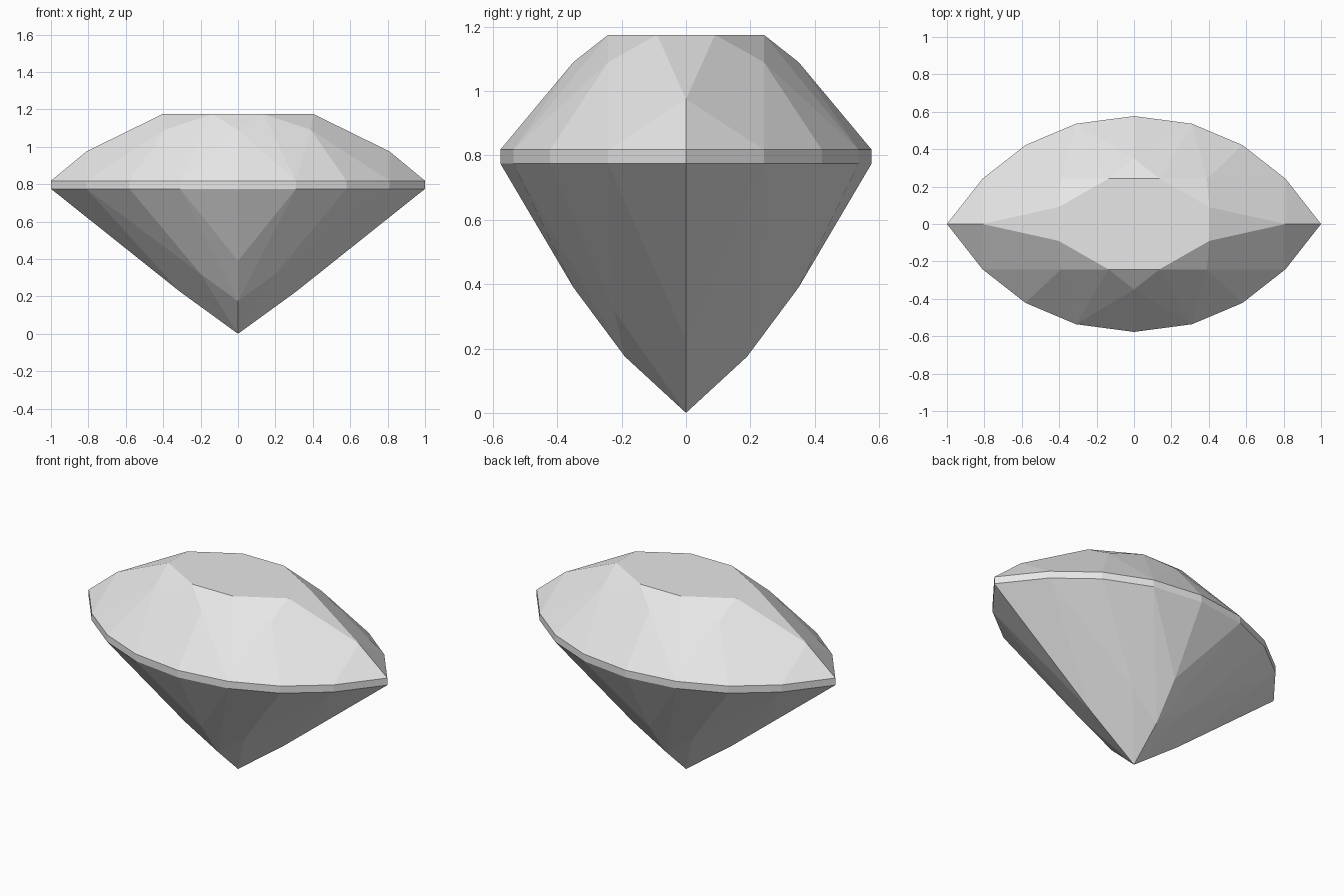
import bpy
import bmesh
import math

cube = bpy.data.objects.get("Cube")
if cube:
    bpy.data.objects.remove(cube, do_unlink=True)

# One flat colour
grey = bpy.data.materials.new("pale_grey")
grey.use_nodes = True
colour = (0.8, 0.8, 0.8, 1.0)
grey.diffuse_color = colour
grey.node_tree.nodes["Principled BSDF"].inputs["Base Color"].default_value = colour


def mirrored(points):
    """Repeat a quarter of the stone's corners on all four sides."""
    return {(sx * x, sy * y, z) for x, y, z in points for sx in (1, -1) for sy in (1, -1)}


# Pointed oval outline of the girdle band, one quarter
outline = [(1, 0), (0.81, 0.242), (0.58, 0.422), (0.31, 0.536), (0, 0.577)]
girdle = [(x, y, z) for x, y in outline for z in (0.775, 0.818)]

# Crown: flat table corners, then the star corners below them
table = [(0.403, 0.09, 1.175), (0.137, 0.242, 1.175)]
stars = [(0.81, 0, 0.975), (0.39, 0.242, 1.09), (0, 0.35, 1.09)]

# Pavilion: bottom point and the corners where its facets meet
pavilion = [(0, 0, 0), (0, 0.19, 0.175), (0.31, 0, 0.225), (0.2, 0.224, 0.32), (0, 0.35, 0.39)]

# The cut stone is the convex solid over all facet corners
bm = bmesh.new()
for point in sorted(mirrored(girdle + table + stars + pavilion)):
    bm.verts.new(point)
bmesh.ops.remove_doubles(bm, verts=bm.verts, dist=0.001)
bmesh.ops.convex_hull(bm, input=bm.verts)
loose = [v for v in bm.verts if not v.link_faces]
bmesh.ops.delete(bm, geom=loose, context="VERTS")

# Merge flat triangles into whole facets
bmesh.ops.dissolve_limit(bm, angle_limit=math.radians(2), verts=bm.verts, edges=bm.edges)
bmesh.ops.recalc_face_normals(bm, faces=bm.faces)

mesh = bpy.data.meshes.new("cut_gemstone")
bm.to_mesh(mesh)
bm.free()
mesh.materials.append(grey)
gem = bpy.data.objects.new("cut_gemstone", mesh)
bpy.context.collection.objects.link(gem)
